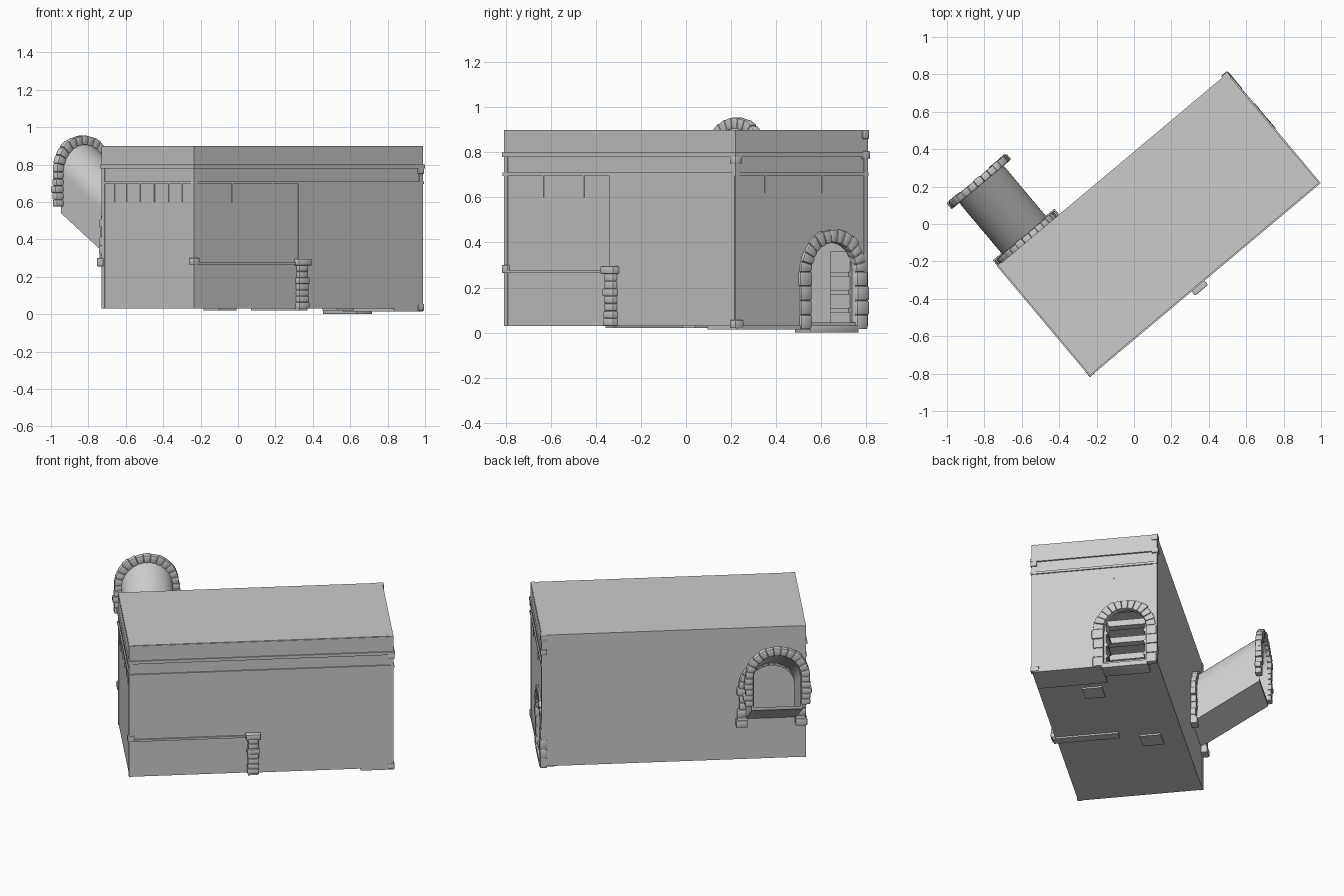
import bpy, bmesh, math, random
from mathutils import Matrix, Vector

random.seed(4)
cube = bpy.data.objects.get("Cube")
if cube:
    bpy.data.objects.remove(cube)

STONE = (0.6, 0.6, 0.6, 1)
mat = bpy.data.materials.new("grey_stone")
mat.use_nodes = True
mat.diffuse_color = STONE
mat.node_tree.nodes["Principled BSDF"].inputs["Base Color"].default_value = STONE

# The whole building is modelled square to its own axes, then turned
FRAME = Matrix.Translation((0.13, 0, 0)) @ Matrix.Rotation(math.radians(40), 4, 'Z')
L, W = 0.795, 0.38          # half length, half width
BASE, TOP = 0.03, 0.90


def finish(name, bm, bevel=0, smooth=False):
    bmesh.ops.recalc_face_normals(bm, faces=bm.faces)
    if bevel:
        bmesh.ops.bevel(bm, geom=bm.edges[:], offset=bevel, segments=2,
                        affect='EDGES', profile=0.5, clamp_overlap=True)
    me = bpy.data.meshes.new(name)
    bm.to_mesh(me)
    bm.free()
    me.materials.append(mat)
    ob = bpy.data.objects.new(name, me)
    bpy.context.collection.objects.link(ob)
    ob.matrix_world = FRAME
    if smooth:
        bpy.ops.object.select_all(action='DESELECT')
        ob.select_set(True)
        bpy.context.view_layer.objects.active = ob
        bpy.ops.object.shade_smooth_by_angle(angle=math.radians(40))
    return ob


def add_box(bm, x0, x1, y0, y1, z0, z1):
    size = Matrix.Diagonal((x1 - x0, y1 - y0, z1 - z0, 1))
    mid = Matrix.Translation(((x0 + x1) / 2, (y0 + y1) / 2, (z0 + z1) / 2))
    bmesh.ops.create_cube(bm, size=1, matrix=mid @ size)


def boxes(name, items, bevel=0):
    bm = bmesh.new()
    for item in items:
        add_box(bm, *item)
    return finish(name, bm, bevel, bevel > 0)


def prism(bm, outline, to3d, d0, d1):
    rings = [[bm.verts.new(to3d(a, b, d)) for a, b in outline] for d in (d0, d1)]
    bm.faces.new(rings[0])
    bm.faces.new(rings[1][::-1])
    n = len(outline)
    for i in range(n):
        j = (i + 1) % n
        bm.faces.new((rings[0][i], rings[0][j], rings[1][j], rings[1][i]))


def arch_line(c, spring, r, steps=16):
    return [(c + r * math.cos(math.pi * i / steps), spring + r * math.sin(math.pi * i / steps))
            for i in range(steps + 1)]


def stone_arch(name, to3d, c, bottom, spring, r_in, r_out, d0, d1, wedges=13, jambs=4):
    """Rough wedge stones over stacked jamb stones."""
    bm = bmesh.new()
    for i in range(wedges):
        a0, a1 = (math.pi * (i + k) / wedges for k in (0.0, 1.0))
        ro = r_out + random.uniform(-0.006, 0.004)
        pts = [(c + r * math.cos(a), spring + r * math.sin(a))
               for r, a in ((r_in, a0), (ro, a0), (ro, a1), (r_in, a1))]
        prism(bm, pts, to3d, d0, d1 + random.uniform(-0.006, 0))
    step = (spring - bottom) / jambs
    for side in (-1, 1):
        for j in range(jambs):
            z = bottom + j * step
            outer = r_out + random.uniform(-0.008, 0.01)
            pts = [(c + side * a, b) for a, b in
                   ((r_in, z), (outer, z), (outer, z + step), (r_in, z + step))]
            prism(bm, pts, to3d, d0, d1 + random.uniform(-0.006, 0))
    return finish(name, bm, 0.007, True)


def on_end(a, b, d):        # wall facing along the length
    return Vector((d, a, b))


def on_side(a, b, d):       # wall facing along the width
    return Vector((a, d, b))


# Hollow hall: floor, roof and three plain walls
T = 0.025
boxes("floor", [(-L, L, -W, W, BASE, BASE + 0.015)])
boxes("roof", [(-L, L, -W, W, TOP - 0.03, TOP)])
boxes("side_walls", [(-L, L, s * W - (T if s > 0 else 0), s * W + (0 if s > 0 else T),
                      BASE, TOP - 0.03) for s in (-1, 1)])
boxes("end_wall", [(-L, -L + T, -W, W, BASE, TOP - 0.03)])

# End wall with arched doorway
DOOR, R_IN, SPRING = 0.185, 0.13, 0.27
bm = bmesh.new()
outline = [(-W, BASE), (-W, TOP - 0.03), (W, TOP - 0.03), (W, BASE), (DOOR + R_IN, BASE)]
outline += arch_line(DOOR, SPRING, R_IN) + [(DOOR - R_IN, BASE)]
prism(bm, outline, on_end, L - T, L)
finish("door_wall", bm)
stone_arch("door_arch", on_end, DOOR, 0.015, SPRING, R_IN, 0.192, L - 0.03, L + 0.016, 13, 4)
boxes("door_threshold", [(L - 0.1, L + 0.012, DOOR - 0.14, DOOR + 0.14, 0, 0.032)], 0.004)

# Two door leaves folded inwards, with iron straps
for side, label in ((-1, "right"), (1, "left")):
    y = DOOR + side * (R_IN - 0.006)
    inner = y - side * 0.01
    boxes(label + "_door_leaf", [(L - 0.16, L - T, y - 0.006, y + 0.006, BASE + 0.01, 0.36)])
    boxes(label + "_door_straps", [(L - 0.15, L - T, inner - 0.005, inner + 0.005, z, z + 0.02)
                                   for z in (0.09, 0.17, 0.25)])

# Ceiling beams inside
boxes("ceiling_beams", [(x / 10 - 0.025, x / 10 + 0.025, -W + T, W - T, 0.68, 0.72)
                        for x in range(-7, 8, 2)])

# Cornice bands on the front and both ends
bands = []
for z0, z1, out in ((0.78, 0.80, 0.011), (0.695, 0.71, 0.008)):
    bands.append((-L - out, L + out, -W - out, -W + 0.01, z0, z1))
    for s in (-1, 1):
        x = sorted((s * (L + out), s * (L - 0.01)))
        bands.append((x[0], x[1], -W, W + 0.004, z0, z1))
boxes("cornice_bands", bands)

# Parapet facing and small stone strips below the cornice
boxes("parapet_facing", [(-L - 0.004, L + 0.004, -W - 0.004, -W + 0.01, 0.80, 0.897),
                         (L - 0.01, L + 0.004, -W, W, 0.80, 0.897),
                         (-L - 0.004, -L + 0.01, -W, W, 0.80, 0.897)])
strips = [(-L - 0.004, -L + 0.01, y - 0.003, y + 0.003, 0.60, 0.70)
          for y in (-0.28, -0.17, -0.05, 0.07, 0.18, 0.28)]
strips += [(x - 0.003, x + 0.003, -W - 0.004, -W + 0.01, 0.60, 0.70)
           for x in (-0.53, -0.25, 0.2, 0.4, 0.55, 0.7)]
strips += [(L - 0.01, L + 0.004, y - 0.003, y + 0.003, 0.62, 0.70) for y in (-0.21, 0.12)]
boxes("wall_strips", strips)

# Corner posts with small blocks
boxes("corner_posts", [(sx * L - 0.012, sx * L + 0.012, sy * W - 0.012, sy * W + 0.012, BASE, TOP)
                       for sx in (-1, 1) for sy in (-1, 1)
                       ] and [(sx * (L - 0.008) - 0.012, sx * (L - 0.008) + 0.012,
                               sy * (W - 0.008) - 0.012, sy * (W - 0.008) + 0.012, BASE, TOP)
                              for sx in (-1, 1) for sy in (-1, 1)])
blocks = [(-L - 0.012, -L + 0.03, -W - 0.012, -W + 0.03, 0.265, 0.30),
          (L - 0.03, L + 0.01, -W - 0.01, -W + 0.04, 0.02, 0.055),
          (L - 0.03, L + 0.01, -W - 0.01, -W + 0.03, 0.75, 0.782),
          (L - 0.03, L + 0.011, W - 0.03, W + 0.011, 0.77, 0.805),
          (L - 0.03, L + 0.01, W - 0.03, W + 0.008, 0.86, TOP)]
boxes("corner_blocks", blocks, 0.004)

# Front wall: raised right half, ledge on the left half, pillar between
boxes("front_raised_panel", [(-0.07, L, -W - 0.005, -W + 0.01, BASE, 0.70)])
boxes("front_ledge", [(-L, -0.05, -W - 0.01, -W + 0.01, 0.265, 0.278)])
pillar = []
for i in range(7):
    grow = random.uniform(-0.004, 0.004)
    z = BASE + i * 0.033
    pillar.append((-0.085 - grow, -0.015 + grow, -W - 0.03 - grow, -W + 0.01, z, z + 0.033))
pillar.append((-0.095, -0.005, -W - 0.04, -W + 0.01, 0.26, 0.295))
boxes("front_pillar", pillar, 0.005)

# Sloping vaulted passage rising from the back wall
PASS, R, NEAR, FAR, RISE = -0.588, 0.155, 0.37, 0.79, 0.25


def on_slope(a, b, d):
    return Vector((a, d, b + RISE * (d - NEAR) / (FAR - NEAR)))


bm = bmesh.new()
low, mid = 0.30, 0.51
shell = [(PASS + R, low)] + arch_line(PASS, mid, R, 24) + [(PASS - R, low)]
inner = [(PASS + R - 0.015, low)] + arch_line(PASS, mid, R - 0.015, 24) + [(PASS - R + 0.015, low)]
prism(bm, shell + inner[::-1], on_slope, NEAR, FAR)
finish("passage_vault", bm, 0, True)
bm = bmesh.new()
prism(bm, [(PASS - R, low - 0.01), (PASS + R, low - 0.01), (PASS + R, low + 0.01),
           (PASS - R, low + 0.01)], on_slope, NEAR, FAR)
finish("passage_floor", bm)

# Stone arches at both ends of the passage
stone_arch("lower_passage_arch", on_side, PASS, 0.27, mid, 0.145, 0.2, W - 0.01, W + 0.035, 13, 5)
stone_arch("upper_passage_arch", on_side, PASS, 0.575, 0.76, 0.145, 0.2, 0.77, 0.815, 13, 5)
boxes("passage_arch_feet", [(PASS + s * 0.18 - 0.035, PASS + s * 0.18 + 0.035, W - 0.01, W + 0.04,
                             0.255, 0.30) for s in (-1, 1)], 0.004)

# Paving pieces under the floor
boxes("paving", [(0.6, L + 0.006, -W, DOOR - 0.14, 0.014, BASE + 0.002),
                 (0.42, 0.54, -0.12, 0.0, 0.02, BASE + 0.002),
                 (-0.08, -0.02, -W - 0.02, 0.0, 0.02, BASE + 0.002),
                 (-0.2, -0.08, 0.12, 0.25, 0.02, BASE + 0.002)])
